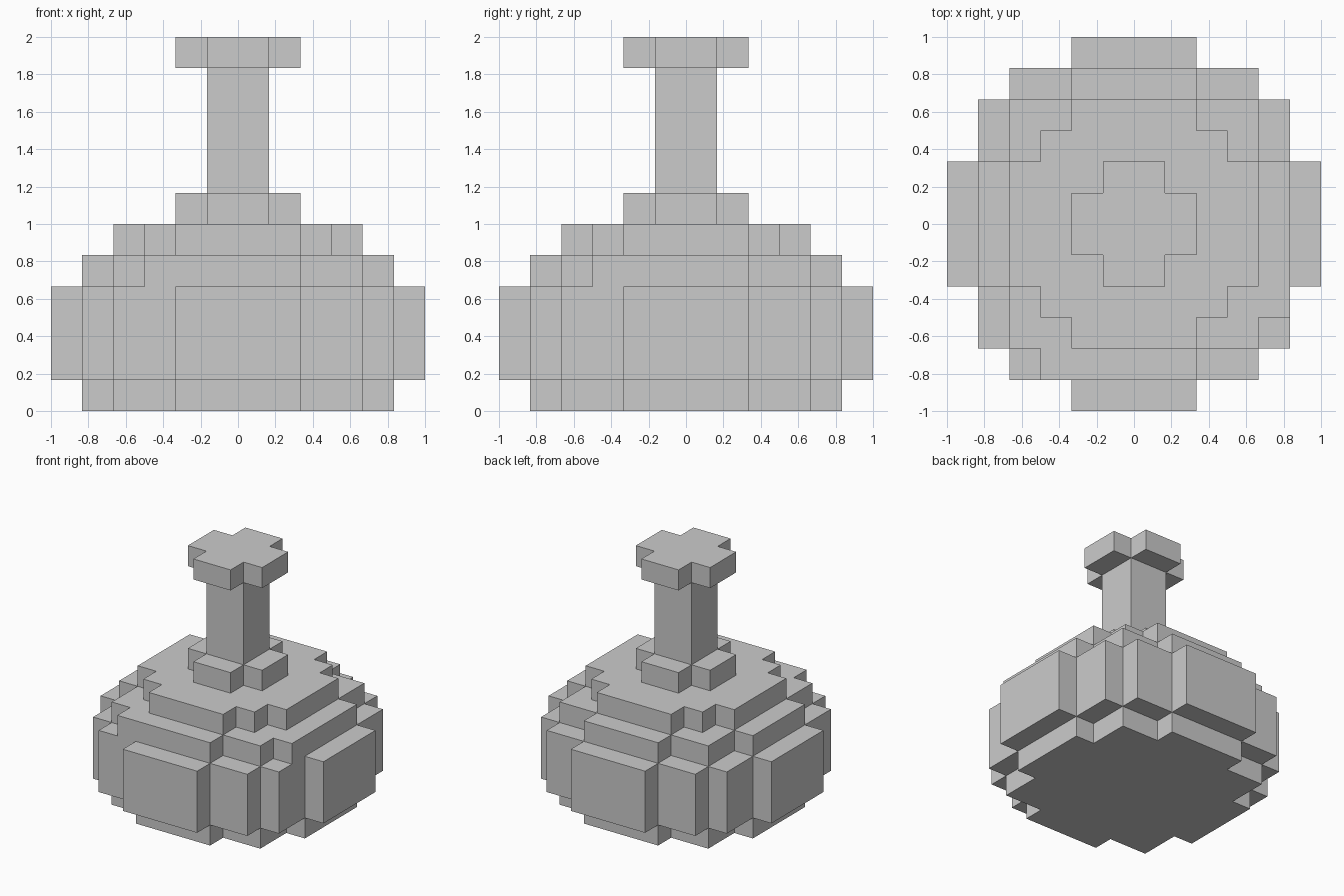
import bpy
import bmesh

if "Cube" in bpy.data.objects:
    bpy.data.objects.remove(bpy.data.objects["Cube"])

U = 1 / 6  # edge length of one block


def layer(widths, z0, z1, extra=()):
    """Blocks of a four-way symmetric layer; widths[k] = half-width of row k from the centre."""
    n = len(widths)
    plan = {(x, y) for y in range(-n, n)
            for w in [widths[y if y >= 0 else -1 - y]] for x in range(-w, w)}
    plan |= set(extra)
    return {(x, y, z) for x, y in plan for z in range(z0, z1)}


def block_part(name, cells):
    """Outer skin of a set of blocks, with flat areas merged into single faces."""
    bm = bmesh.new()
    verts = {}

    def vert(p):
        if p not in verts:
            verts[p] = bm.verts.new([c * U for c in p])
        return verts[p]

    for cell in cells:
        for axis in range(3):
            for side in (0, 1):
                near = list(cell)
                near[axis] += 1 if side else -1
                if tuple(near) in cells:
                    continue
                a, b = (axis + 1) % 3, (axis + 2) % 3
                quad = []
                for da, db in ((0, 0), (1, 0), (1, 1), (0, 1)):
                    p = list(cell)
                    p[axis] += side
                    p[a] += da
                    p[b] += db
                    quad.append(vert(tuple(p)))
                bm.faces.new(quad if side else quad[::-1])
    bmesh.ops.dissolve_limit(bm, angle_limit=0.01, verts=bm.verts[:], edges=bm.edges[:])
    mesh = bpy.data.meshes.new(name)
    bm.to_mesh(mesh)
    bm.free()
    obj = bpy.data.objects.new(name, mesh)
    bpy.context.collection.objects.link(obj)
    return obj


# Round body: base, belly, and two shoulder steps (lower one has two odd blocks)
body = layer((5, 5, 4, 4, 2), 0, 1)
body |= layer((6, 6, 5, 5, 4, 2), 1, 4)
body |= layer((5, 5, 4, 4, 2), 4, 5, extra=[(-3, -5), (4, -3)])
body |= layer((4, 4, 3, 2), 5, 6)
block_part("flask_body", body)

# Neck with a cross-shaped collar and rim
block_part("neck_collar", layer((2, 1), 6, 7))
block_part("neck", layer((1,), 7, 11))
block_part("rim", layer((2, 1), 11, 12))
